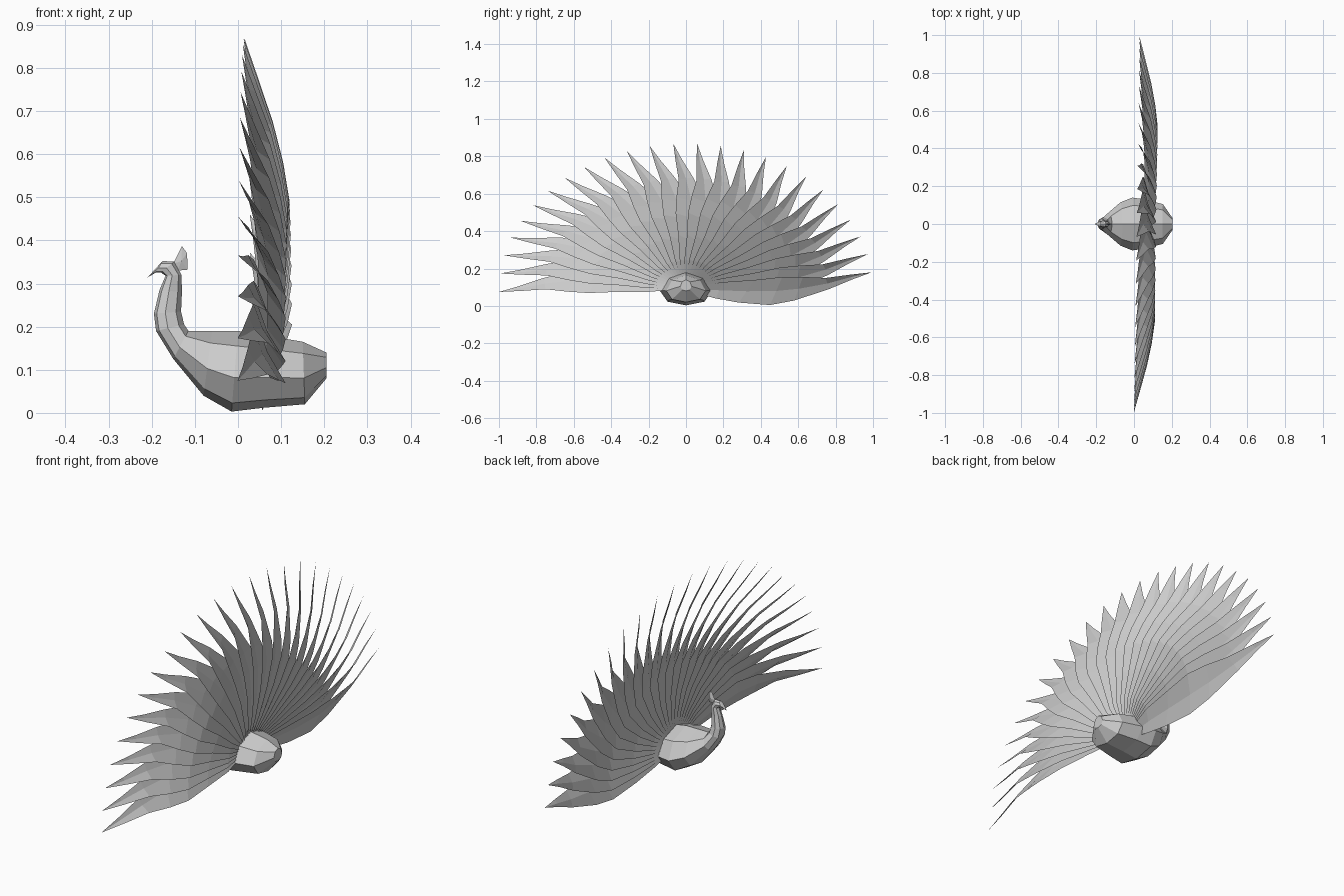
import bpy, bmesh, math
from mathutils import Vector

cube = bpy.data.objects.get("Cube")
if cube:
    bpy.data.objects.remove(cube, do_unlink=True)

grey = bpy.data.materials.new("plain grey")
grey.use_nodes = True
GREY = (0.6, 0.6, 0.6, 1)
grey.diffuse_color = GREY
grey.node_tree.nodes["Principled BSDF"].inputs["Base Color"].default_value = GREY


def finish(bm, name, closed=True):
    if closed:
        bmesh.ops.recalc_face_normals(bm, faces=bm.faces)
    mesh = bpy.data.meshes.new(name)
    bm.to_mesh(mesh)
    bm.free()
    mesh.materials.append(grey)
    obj = bpy.data.objects.new(name, mesh)
    bpy.context.collection.objects.link(obj)
    return obj


# Body, neck and head: one loft; each ring has an underside point, a back point and a half width
RINGS = [
    ((.205, .08), (.205, .14), .03),
    ((.155, .02), (.15, .165), .105),
    ((.06, .012), (.06, .18), .13),
    ((-.015, .003), (0, .19), .14),
    ((-.08, .04), (-.06, .19), .115),
    ((-.15, .125), (-.115, .19), .06),
    ((-.19, .19), (-.125, .205), .036),
    ((-.195, .23), (-.132, .235), .028),
    ((-.182, .285), (-.13, .28), .02),
    ((-.168, .318), (-.131, .32), .018),
    ((-.178, .325), (-.148, .351), .018),
    ((-.191, .325), (-.175, .352), .013),
]
SIDES = 8
bm = bmesh.new()
loops = []
for (ux, uz), (tx, tz), w in RINGS:
    loop = []
    for i in range(SIDES):
        a = math.tau * i / SIDES
        t = 0.5 - 0.5 * math.cos(a)
        t -= 0.08 * math.sin(a) ** 2          # widest below the middle
        loop.append(bm.verts.new((ux + (tx - ux) * t, w * math.sin(a), uz + (tz - uz) * t)))
    loops.append(loop)
for p, q in zip(loops, loops[1:]):
    for i in range(SIDES):
        j = (i + 1) % SIDES
        bm.faces.new((p[i], p[j], q[j], q[i]))
bm.faces.new(loops[0])
beak_tip = bm.verts.new((-.21, 0, .314))
for i in range(SIDES):
    bm.faces.new((loops[-1][i], loops[-1][(i + 1) % SIDES], beak_tip))
finish(bm, "body_neck_head")

# Crest: thin fan with a slightly raised middle
bm = bmesh.new()
outline = [(-.15, .346), (-.13, .387), (-.118, .37), (-.117, .332), (-.14, .33)]
rim = [bm.verts.new((x, 0, z)) for x, z in outline]
for side in (-1, 1):
    mid = bm.verts.new((-.131, side * .006, .352))
    for i in range(len(rim)):
        bm.faces.new((rim[i], rim[(i + 1) % len(rim)], mid))
finish(bm, "crest")

# Tail feathers: stations of (distance, rear edge offset and depth, front edge distance, offset and depth)
STATIONS = [
    (.05, .008, .06, .05, -.04, .045),
    (.20, .02, .093, .15, -.088, .05),
    (.37, .016, .11, .27, -.13, .052),
    (.52, .02, .118, .434, -.165, .05),
    (.63, .008, .104, .567, -.148, .044),
    (.75, -.012, .08, .76, -.09, .034),
    (.88, -.004, .046, .89, -.038, .024),
]
COUNT, FIRST, STEP = 25, 6.3, 7.3
HUB, SQUASH, LEAN = .095, .775, .015


def place(theta, along, off, depth):
    c, s = math.cos(theta), math.sin(theta)
    y = along * c - off * s
    return Vector((depth + LEAN * y, y, HUB + SQUASH * (along * s + off * c)))


for n in range(COUNT):
    theta = math.radians(FIRST + STEP * n)
    bm = bmesh.new()
    rows = []
    for ra, ro, rx, fa, fo, fx in STATIONS:
        rear, front = place(theta, ra, ro, rx), place(theta, fa, fo, fx)
        spine = (rear + front) / 2 - Vector((.07 * (rx - fx) + .004, 0, 0))
        rows.append([bm.verts.new(v) for v in (rear, spine, front)])
    for p, q in zip(rows, rows[1:]):
        for i in range(2):
            bm.faces.new((p[i], p[i + 1], q[i + 1], q[i]))
    tip = bm.verts.new(place(theta, 1, 0, .014))
    for i in range(2):
        bm.faces.new((rows[-1][i], rows[-1][i + 1], tip))
    finish(bm, f"tail_feather_{n + 1}", closed=False)
